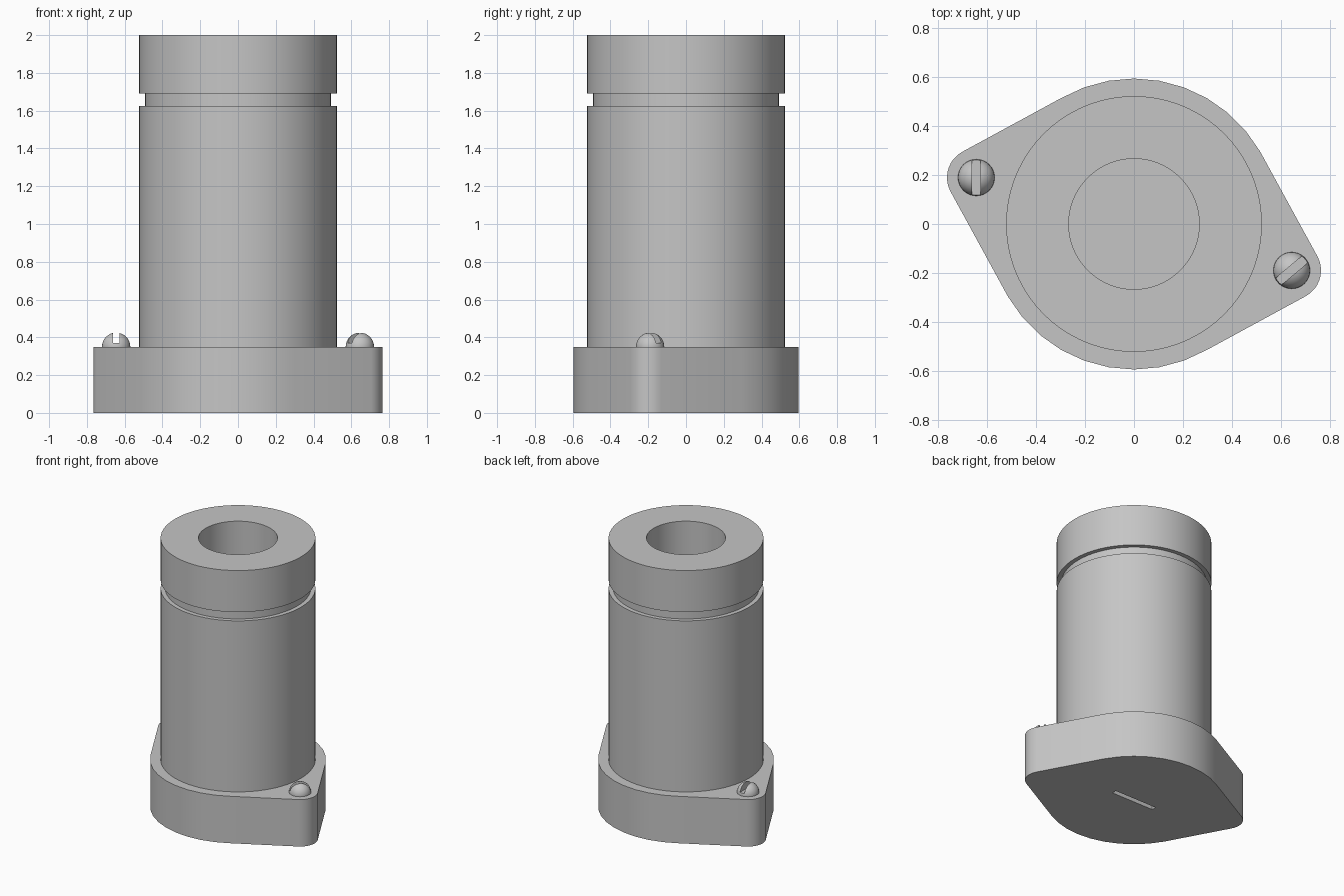
import bpy, bmesh, math
from mathutils import Vector, Matrix
from mathutils.geometry import convex_hull_2d

old = bpy.data.objects.get("Cube")
if old:
    bpy.data.objects.remove(old, do_unlink=True)

grey = bpy.data.materials.new("satin_grey")
grey.use_nodes = True
grey.diffuse_color = (0.56, 0.56, 0.56, 1)
grey.node_tree.nodes["Principled BSDF"].inputs["Base Color"].default_value = grey.diffuse_color

LUG = Vector((0.645, -0.19))   # screw position, repeated on the opposite side
BASE_TOP = 0.35


def make(name, bm, smooth=True):
    bmesh.ops.recalc_face_normals(bm, faces=bm.faces)
    mesh = bpy.data.meshes.new(name)
    bm.to_mesh(mesh)
    bm.free()
    mesh.materials.append(grey)
    obj = bpy.data.objects.new(name, mesh)
    bpy.context.collection.objects.link(obj)
    if smooth:
        bpy.ops.object.select_all(action='DESELECT')
        obj.select_set(True)
        bpy.context.view_layer.objects.active = obj
        bpy.ops.object.shade_smooth_by_angle(angle=math.radians(35))
    return obj


def box_cutter(name, size, location, angle=0):
    bm = bmesh.new()
    matrix = (Matrix.Translation(location) @ Matrix.Rotation(angle, 4, 'Z')
              @ Matrix.Diagonal((*size, 1)))
    bmesh.ops.create_cube(bm, size=1, matrix=matrix)
    obj = make(name, bm, smooth=False)
    obj.hide_render = True
    return obj


def cut(obj, cutter):
    # Apply the cut so that the helper can be removed
    mod = obj.modifiers.new("slot", 'BOOLEAN')
    mod.operation, mod.solver, mod.object = 'DIFFERENCE', 'EXACT', cutter
    bpy.ops.object.select_all(action='DESELECT')
    bpy.context.view_layer.objects.active = obj
    obj.select_set(True)
    bpy.ops.object.modifier_apply(modifier=mod.name)
    bpy.data.objects.remove(cutter, do_unlink=True)


def circle(centre, radius, count):
    return [centre + radius * Vector((math.cos(a), math.sin(a)))
            for a in (math.tau * i / count for i in range(count))]


# Flange: a round plate drawn out to two screw lugs
points = circle(Vector((0, 0)), 0.595, 36) + circle(LUG, 0.12, 36) + circle(-LUG, 0.12, 36)
bm = bmesh.new()
face = bm.faces.new([bm.verts.new((*points[i], 0)) for i in convex_hull_2d(points)])
top = bmesh.ops.extrude_face_region(bm, geom=[face])["geom"]
bmesh.ops.translate(bm, vec=(0, 0, BASE_TOP), verts=[v for v in top if isinstance(v, bmesh.types.BMVert)])
flange = make("base_flange", bm)
cut(flange, box_cutter("slot_cutter", (0.35, 0.035, 0.2), (0, 0, 0)))

# Barrel: turned profile with a groove under the cap and a blind bore
profile = [(0, BASE_TOP), (0.523, BASE_TOP), (0.523, 1.625), (0.492, 1.625), (0.492, 1.69),
           (0.523, 1.69), (0.523, 2), (0.267, 2), (0.267, 0.4), (0, 0.4)]
bm = bmesh.new()
verts = [bm.verts.new((r, 0, z)) for r, z in profile]
edges = [bm.edges.new(pair) for pair in zip(verts, verts[1:])]
bmesh.ops.spin(bm, geom=verts + edges, cent=(0, 0, 0), axis=(0, 0, 1),
               angle=math.tau, steps=72, use_duplicate=False)
bmesh.ops.remove_doubles(bm, verts=bm.verts, dist=0.0001)
make("barrel", bm)

# Slotted dome screws
for name, spot, angle in (("right_screw", -LUG, 90), ("left_screw", LUG, 40)):
    centre = (*spot, BASE_TOP)
    bm = bmesh.new()
    bmesh.ops.create_uvsphere(bm, u_segments=32, v_segments=16, radius=0.075,
                              matrix=Matrix.Translation(centre))
    bmesh.ops.bisect_plane(bm, geom=bm.verts[:] + bm.edges[:] + bm.faces[:],
                           plane_co=(0, 0, BASE_TOP - 0.001), plane_no=(0, 0, 1), clear_inner=True)
    bmesh.ops.holes_fill(bm, edges=[e for e in bm.edges if e.is_boundary])
    screw = make(name, bm)
    cut(screw, box_cutter("screw_cutter", (0.3, 0.036, 0.2),
                          (*spot, BASE_TOP + 0.12), math.radians(angle)))
